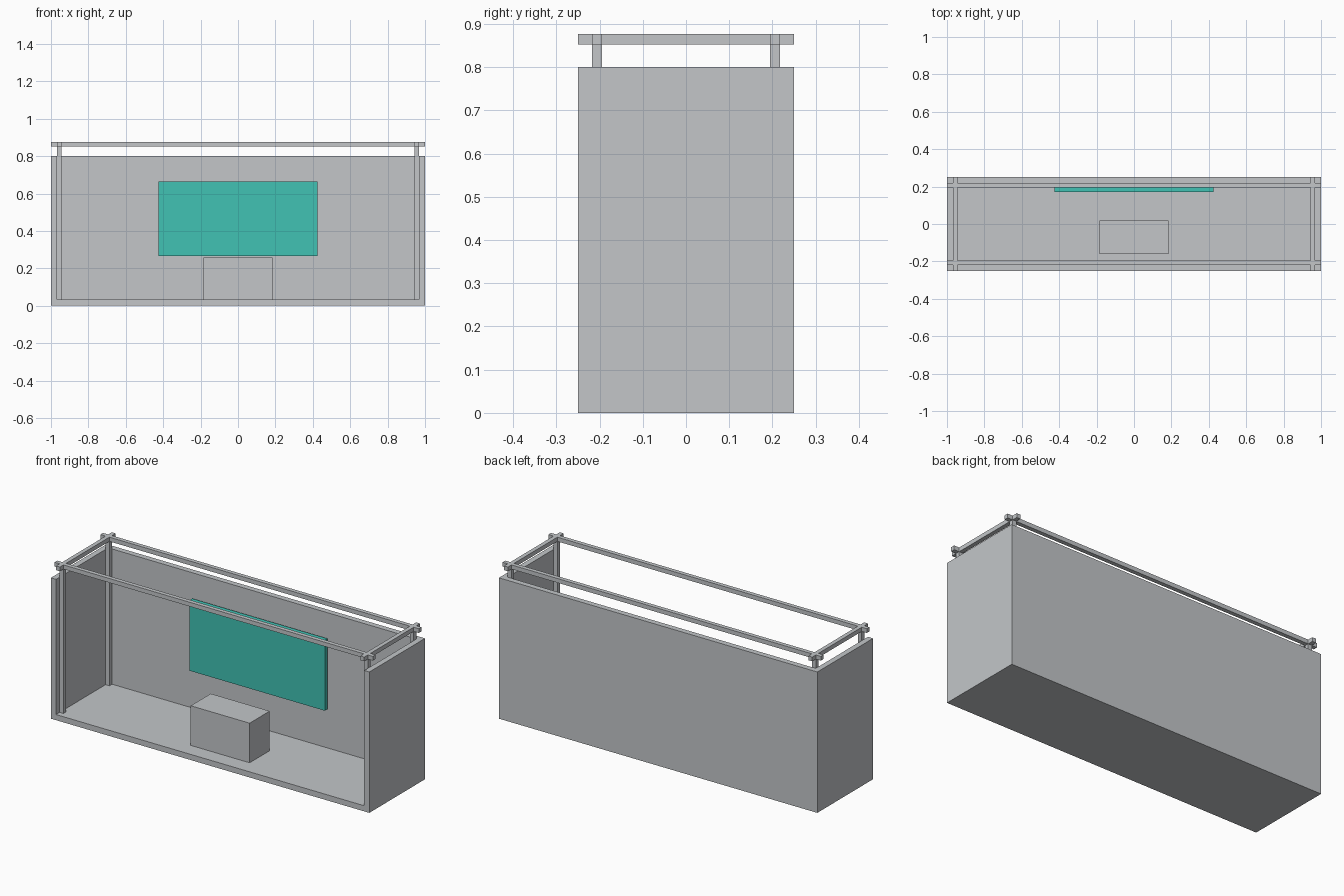
import bpy

cube = bpy.data.objects.get("Cube")
if cube:
    bpy.data.objects.remove(cube, do_unlink=True)


def material(name, color):
    mat = bpy.data.materials.new(name)
    mat.use_nodes = True
    mat.diffuse_color = (*color, 1)
    mat.node_tree.nodes["Principled BSDF"].inputs["Base Color"].default_value = (*color, 1)
    return mat


def box(name, low, high, mat):
    """Axis-aligned box between two corners."""
    bpy.ops.mesh.primitive_cube_add(size=1)
    obj = bpy.context.object
    obj.name = name
    for v in obj.data.vertices:
        v.co = [h if c > 0 else l for c, l, h in zip(v.co, low, high)]
    obj.data.materials.append(mat)
    return obj


grey = material("light grey", (0.546, 0.565, 0.584))
teal = material("teal", (0.053, 0.539, 0.456))

W, D, H = 1.0, 0.25, 0.8      # half width, half depth, wall height
T = 0.032                     # wall and floor thickness
BAR = 0.024                   # bar thickness
TOP = 0.876                   # top of the frame

# Stand shell: floor, back wall and two side walls, open at front and top
shell = box("stand_shell", (-W, -D, 0), (W, D, H), grey)
cutter = box("shell_cutter", (-W + T, -D - T, T), (W - T, D - T, H + T), grey)
cutter.hide_render = True
cut = shell.modifiers.new("Hollow", 'BOOLEAN')
cut.operation = 'DIFFERENCE'
cut.solver = 'EXACT'
cut.object = cutter
bpy.context.view_layer.objects.active = shell
bpy.ops.object.modifier_apply(modifier=cut.name)
bpy.data.objects.remove(cutter, do_unlink=True)

# Frame: corner posts, long rails and crossing side rails
px, py, r = W - T - BAR / 2, D - T - BAR / 2, BAR / 2
for sy, depth in ((-1, "front"), (1, "back")):
    y = sy * py
    box(depth + "_rail", (-W, y - r, TOP - BAR), (W, y + r, TOP), grey)
    for sx, side in ((-1, "right"), (1, "left")):
        x = sx * px
        box(f"{depth}_{side}_post", (x - r, y - r, T), (x + r, y + r, TOP - BAR), grey)
for sx, side in ((-1, "right"), (1, "left")):
    x = sx * px
    box(side + "_rail", (x - r, -D, TOP - BAR), (x + r, D, TOP), grey)

# Display panel and counter
box("display_panel", (-0.425, 0.172, 0.265), (0.425, 0.197, 0.665), teal)
box("counter", (-0.185, -0.16, T), (0.185, 0.02, 0.257), grey)
